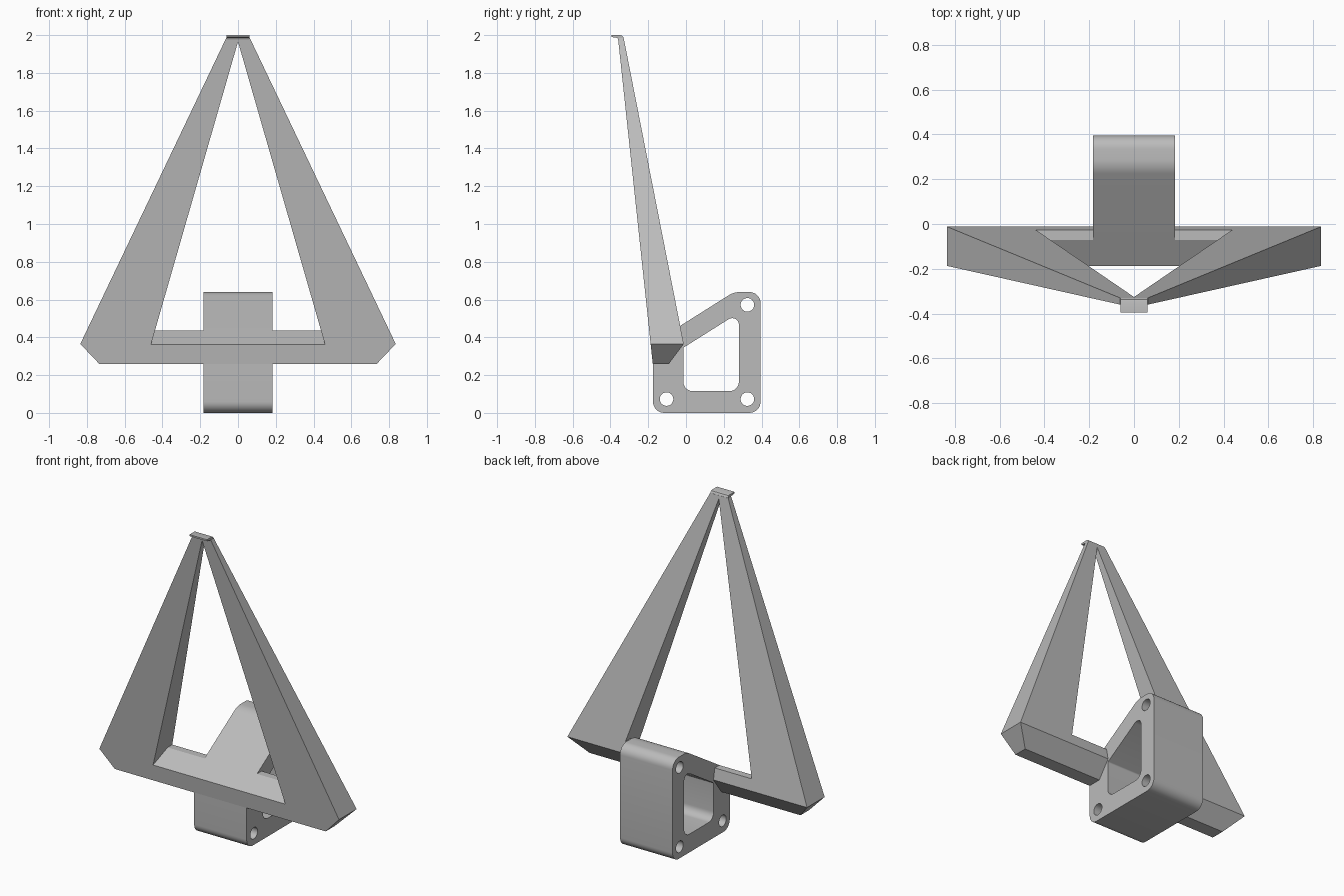
import bpy, bmesh, math
from mathutils import Vector, Matrix

if "Cube" in bpy.data.objects:
    bpy.data.objects.remove(bpy.data.objects["Cube"])

grey = bpy.data.materials.new("light grey")
grey.diffuse_color = (0.5, 0.5, 0.5, 1)
grey.use_nodes = True
grey.node_tree.nodes["Principled BSDF"].inputs["Base Color"].default_value = grey.diffuse_color


def slope(y):
    """Height of the sloping upper face shared by bracket and crossbar."""
    return 0.37 + 0.63 * (y + 0.175)


def prism(name, profile, half, planes=()):
    """Extrude a (y, z) profile along x, then trim it with (point, outward normal) planes."""
    bm = bmesh.new()
    face = bm.faces.new([bm.verts.new((-half, y, z)) for y, z in profile])
    ext = bmesh.ops.extrude_face_region(bm, geom=[face])
    moved = [g for g in ext["geom"] if isinstance(g, bmesh.types.BMVert)]
    bmesh.ops.translate(bm, verts=moved, vec=(2 * half, 0, 0))
    for co, no in planes:
        bmesh.ops.bisect_plane(bm, geom=bm.verts[:] + bm.edges[:] + bm.faces[:],
                               plane_co=co, plane_no=no, clear_outer=True)
        rim = [e for e in bm.edges if e.is_boundary]
        bmesh.ops.holes_fill(bm, edges=rim, sides=0)
    bmesh.ops.recalc_face_normals(bm, faces=bm.faces[:])
    mesh = bpy.data.meshes.new(name)
    bm.to_mesh(mesh)
    bm.free()
    mesh.materials.append(grey)
    obj = bpy.data.objects.new(name, mesh)
    bpy.context.collection.objects.link(obj)
    return obj


def mirrored_planes(a, b):
    """Planes through the (x, z) line a-b and its mirror, facing away from x = 0."""
    n = Vector((b[1] - a[1], 0, a[0] - b[0])).normalized()
    return [((s * a[0], 0, a[1]), (s * n.x, 0, n.z)) for s in (1, -1)]


# Triangular frame: leaning front and back, bevelled lower back edge
frame = prism("triangular_frame",
              [(-0.176, 0.26), (-0.09, 0.26), (-0.012, 0.365), (-0.33, 1.985), (-0.36, 1.985)],
              1.0,
              mirrored_planes((0.835, 0.365), (0.06, 1.99))
              + mirrored_planes((0.735, 0.26), (0.835, 0.365)))

# Opening between the legs, with a sloping sill
opening = prism("frame_opening_cutter",
                [(-0.6, slope(-0.6)), (-0.072, slope(-0.072)), (0.2, slope(-0.072)),
                 (0.2, 2.5), (-0.6, 2.5)],
                1.2, mirrored_planes((0.46, 0.365), (0.0, 1.965)))
opening.hide_render = True
opening.hide_viewport = True
cut = frame.modifiers.new("opening", "BOOLEAN")
cut.operation = "DIFFERENCE"
cut.solver = "EXACT"
cut.object = opening

# Small forward hook at the tip
hook = prism("tip_hook",
             [(-0.359, 1.975), (-0.362, 1.985), (-0.395, 1.99), (-0.395, 2.0), (-0.348, 2.0),
              (-0.338, 1.997), (-0.332, 1.99), (-0.329, 1.975)], 0.061)


def rounded(corners, steps=8):
    """Polygon of (y, z, radius) corners with each corner replaced by an arc."""
    pts = []
    for i, (y, z, r) in enumerate(corners):
        p = Vector((y, z))
        a = (Vector(corners[i - 1][:2]) - p).normalized()
        b = (Vector(corners[(i + 1) % len(corners)][:2]) - p).normalized()
        if r == 0:
            pts.append(p)
            continue
        half = a.angle(b) / 2
        centre = p + (a + b).normalized() * r / math.sin(half)
        start = p + a * r / math.tan(half) - centre
        end = p + b * r / math.tan(half) - centre
        sweep = start.angle_signed(end)
        for k in range(steps + 1):
            t = -sweep * k / steps
            c, s = math.cos(t), math.sin(t)
            pts.append(centre + Vector((start.x * c - start.y * s, start.x * s + start.y * c)))
    return pts


def circle(y, z, r, n=24):
    return [(y + r * math.cos(2 * math.pi * k / n), z + r * math.sin(2 * math.pi * k / n))
            for k in range(n)]


# Mounting bracket: rounded outline, large window and three bolt holes
bend = -0.175 + (0.64 - 0.37) / 0.63
loops = [
    rounded([(-0.175, 0, 0.06), (0.395, 0, 0.06), (0.395, 0.64, 0.06),
             (bend, 0.64, 0.12), (-0.175, 0.37, 0)]),
    rounded([(-0.014, 0.115, 0.05), (0.28, 0.115, 0.05), (0.28, 0.53, 0.035),
             (-0.014, 0.345, 0.01)]),
    circle(-0.103, 0.073, 0.036), circle(0.325, 0.073, 0.036), circle(0.325, 0.572, 0.036),
]
curve = bpy.data.curves.new("mounting_bracket", "CURVE")
curve.dimensions = "2D"
curve.fill_mode = "BOTH"
curve.extrude = 0.183
for pts in loops:
    spline = curve.splines.new("POLY")
    spline.points.add(len(pts) - 1)
    for sp, p in zip(spline.points, pts):
        sp.co = (p[0], p[1], 0, 1)
    spline.use_cyclic_u = True
curve.materials.append(grey)
bracket = bpy.data.objects.new("mounting_bracket", curve)
bpy.context.collection.objects.link(bracket)
# Stand the outline up in the y-z plane
bracket.matrix_world = Matrix(((0, 0, 1, 0), (1, 0, 0, 0), (0, 1, 0, 0), (0, 0, 0, 1)))
bpy.context.view_layer.objects.active = bracket
bracket.select_set(True)
bpy.ops.object.convert(target="MESH")
bracket = bpy.context.view_layer.objects.active
bm = bmesh.new()
bm.from_mesh(bracket.data)
bmesh.ops.remove_doubles(bm, verts=bm.verts[:], dist=0.0005)
bmesh.ops.recalc_face_normals(bm, faces=bm.faces[:])
bm.to_mesh(bracket.data)
bm.free()

# Smooth only the rounded corners
bpy.ops.object.select_all(action="DESELECT")
for obj in (bracket, hook):
    obj.select_set(True)
bpy.context.view_layer.objects.active = bracket
bpy.ops.object.shade_smooth_by_angle(angle=math.radians(30))
